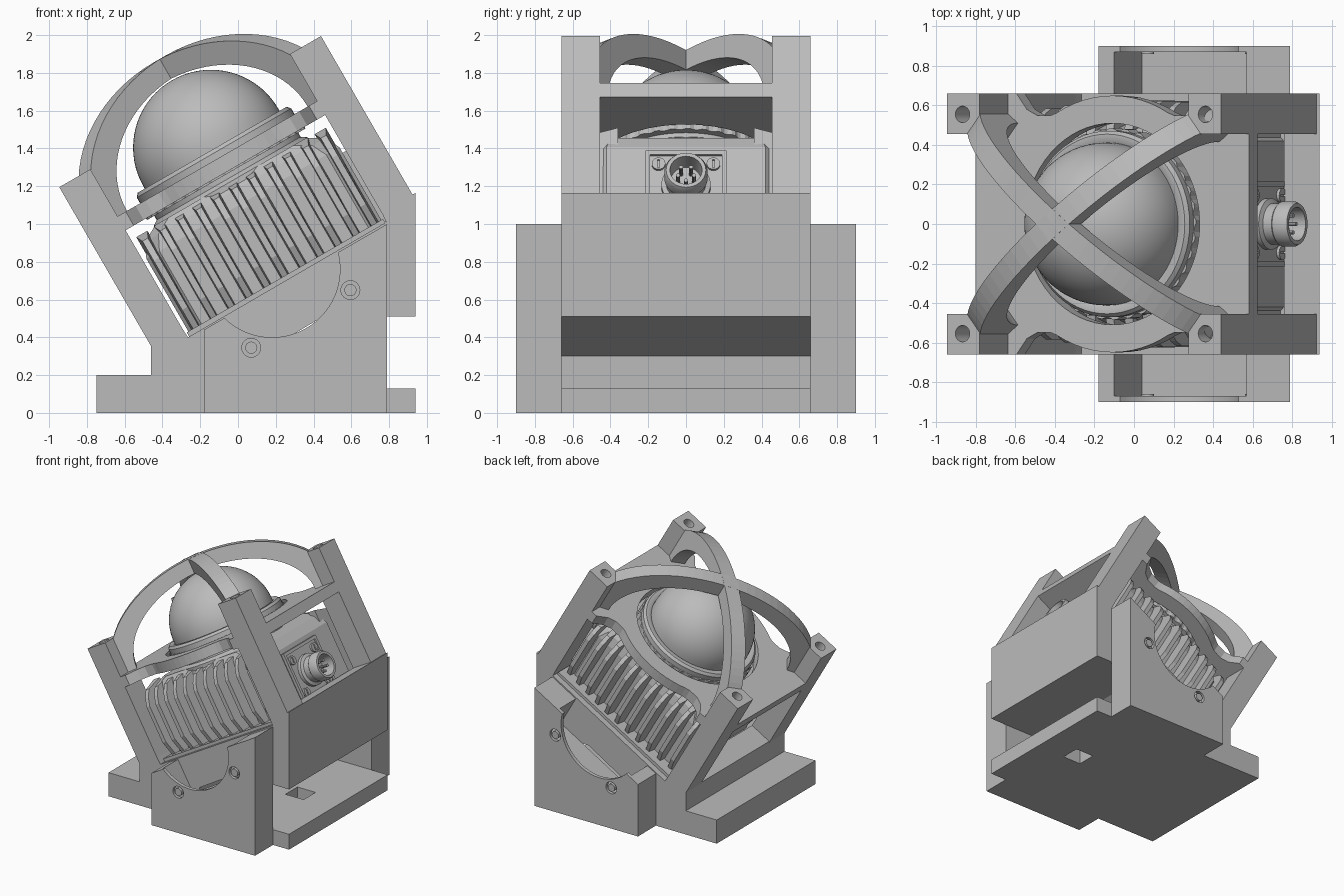
import bpy, bmesh, math
from mathutils import Matrix, Vector

cube = bpy.data.objects.get("Cube")
if cube:
    bpy.data.objects.remove(cube, do_unlink=True)

GREY = bpy.data.materials.new("plain grey")
GREY.use_nodes = True
GREY.diffuse_color = (0.5, 0.5, 0.5, 1)
GREY.node_tree.nodes["Principled BSDF"].inputs["Base Color"].default_value = (0.5, 0.5, 0.5, 1)

WORLD = Matrix.Identity(4)
RAKE = Matrix.Rotation(math.radians(-30), 4, 'Y')       # tilted mount frame
HEAD = RAKE @ Matrix.Translation((0.578, 0, 0))         # centred on the sensor axis
ALONG_Y = Matrix(((1, 0, 0, 0), (0, 0, -1, 0), (0, 1, 0, 0), (0, 0, 0, 1)))
ALONG_X = Matrix(((0, 0, 1, 0), (0, 1, 0, 0), (-1, 0, 0, 0), (0, 0, 0, 1)))


def finish(name, bm, matrix, smooth=False):
    bm.transform(matrix)
    bmesh.ops.recalc_face_normals(bm, faces=bm.faces)
    mesh = bpy.data.meshes.new(name)
    bm.to_mesh(mesh)
    bm.free()
    mesh.materials.append(GREY)
    ob = bpy.data.objects.new(name, mesh)
    bpy.context.collection.objects.link(ob)
    if smooth:
        bpy.ops.object.select_all(action='DESELECT')
        ob.select_set(True)
        bpy.context.view_layer.objects.active = ob
        bpy.ops.object.shade_smooth_by_angle(angle=math.radians(35))
    return ob


def prism(name, outline, low, high, matrix=WORLD, smooth=False):
    """Extrude a 2D outline along its own z."""
    bm = bmesh.new()
    face = bm.faces.new([bm.verts.new((a, b, low)) for a, b in outline])
    top = bmesh.ops.extrude_face_region(bm, geom=[face])
    moved = [v for v in top["geom"] if isinstance(v, bmesh.types.BMVert)]
    bmesh.ops.translate(bm, verts=moved, vec=(0, 0, high - low))
    return finish(name, bm, matrix, smooth)


def side_prism(name, outline, y0, y1, matrix=WORLD):
    """Extrude an (x, z) outline from y0 to y1."""
    return prism(name, outline, -y1, -y0, matrix @ ALONG_Y)


def box(name, x, y, z, matrix=WORLD):
    return prism(name, [(x[0], y[0]), (x[1], y[0]), (x[1], y[1]), (x[0], y[1])], z[0], z[1], matrix)


def disc(name, radius, low, high, matrix, sides=48):
    ring = [(radius * math.cos(math.tau * i / sides), radius * math.sin(math.tau * i / sides))
            for i in range(sides)]
    return prism(name, ring, low, high, matrix, True)


def lathe(name, profile, matrix, sides=64):
    bm = bmesh.new()
    verts = [bm.verts.new((r, 0, h)) for r, h in profile]
    edges = [bm.edges.new(pair) for pair in zip(verts, verts[1:])]
    bmesh.ops.spin(bm, geom=verts + edges, cent=(0, 0, 0), axis=(0, 0, 1),
                   angle=math.tau, steps=sides, use_merge=True)
    bmesh.ops.remove_doubles(bm, verts=bm.verts, dist=0.0005)
    return finish(name, bm, matrix, True)


def cut(ob, *tools):
    bpy.context.view_layer.objects.active = ob
    for tool in tools:
        mod = ob.modifiers.new("cut", 'BOOLEAN')
        mod.object, mod.operation, mod.solver = tool, 'DIFFERENCE', 'EXACT'
        bpy.ops.object.modifier_apply(modifier=mod.name)
        bpy.data.objects.remove(tool, do_unlink=True)


def move(x, y, z):
    return Matrix.Translation((x, y, z))


# Base body with a sloped seat, an overhanging rear box and a cable hole
base = side_prism("base_body", [
    (-0.75, 0), (0.94, 0), (0.94, 0.13), (0.1, 0.13), (0.1, 0.3), (0.45, 0.51), (0.94, 0.51),
    (0.94, 1.165), (0.76, 1.063), (0.785, 1.01), (-0.265, 0.40), (-0.30, 0.455),
    (-0.46, 0.362), (-0.46, 0.2), (-0.75, 0.2)], -0.66, 0.66)
cut(base, box("cable_cutter", (0.5, 0.67), (-0.08, 0.08), (-0.1, 0.2)))

# Side cheeks with a hollow, a round opening and two screw holes
for side, label in ((-1, "front"), (1, "back")):
    y0, y1 = sorted((side * 0.66, side * 0.90))
    cheek = side_prism(label + "_cheek", [(-0.18, 0), (0.79, 0), (0.79, 1.0), (-0.18, 0.44)], y0, y1)
    inner = sorted((side * 0.64, side * 0.87))
    cut(cheek, box("hollow_cutter", (0.156, 0.93), inner, (0.19, 0.7), RAKE))
    cut(cheek, disc("opening_cutter", 0.36, -0.1, 0.1, move(0.18, side * 0.9, 0.76) @ ALONG_Y, 64))
    for x, z in ((0.07, 0.345), (0.595, 0.65)):
        spot = move(x, side * 0.9, z) @ ALONG_Y
        cut(cheek, disc("screw_cutter", 0.05, -0.03, 0.03, spot, 24))
        disc(label + "_cheek_screw", 0.032, -0.02, 0.02, move(x, side * 0.88, z) @ ALONG_Y, 24)

# Corner posts and bored end caps
for sx, end in ((-1, "low"), (1, "high")):
    for sy, label in ((-1, "front"), (1, "back")):
        u = sorted((sx * 0.61, sx * 0.80))
        y = sorted((sy * 0.455, sy * 0.66))
        box(f"{label}_{end}_post", u, y, (0.535, 1.14), HEAD)
        cap = box(f"{label}_{end}_cap", u, y, (1.22, 1.508), HEAD)
        cut(cap, disc("bore_cutter", 0.042, 1.25, 1.6, HEAD @ move(sx * 0.71, sy * 0.555, 0), 24))

# Frame plate: a rectangle with side notches, a round collar and a round opening
quarter = [(0.80, 0.66), (0.56, 0.66), (0.50, 0.58), (0.44, 0.55), (0.36, 0.55)]
quarter += [(0.65 * math.cos(math.radians(a)), 0.65 * math.sin(math.radians(a))) for a in range(60, 90, 5)]
left = [(-a, b) for a, b in reversed(quarter)]
half = quarter + [(0, 0.65)] + left
plate = prism("frame_plate", half + [(-a, -b) for a, b in half], 1.135, 1.22, HEAD)
cut(plate, disc("plate_cutter", 0.51, 1, 1.4, HEAD, 64))

# Two crossing guard arches over the dome
def arch_points(half_span, rise):
    return [(half_span * math.cos(math.pi * i / 40), 1.22 + rise * math.sin(math.pi * i / 40))
            for i in range(41)]

for sign, label in ((1, "first"), (-1, "second")):
    turn = Matrix.Rotation(sign * math.atan2(0.555, 0.705), 4, 'Z')
    outline = arch_points(0.93, 0.61) + arch_points(0.75, 0.49)[::-1]
    side_prism(label + "_guard_arch", outline, -0.06, 0.06, HEAD @ turn)

# Sensor housing: square core with a sloped shoulder
bm = bmesh.new()
rings = []
for a, b, h in ((0.59, 0.50, 0.48), (0.59, 0.50, 0.95), (0.55, 0.48, 1.03), (0.46, 0.44, 1.08)):
    c = 0.08
    pts = [(a, b - c), (a - c, b), (c - a, b), (-a, b - c), (-a, c - b), (c - a, -b), (a - c, -b), (a, c - b)]
    rings.append([bm.verts.new((p, q, h)) for p, q in pts])
for low, high in zip(rings, rings[1:]):
    for i in range(8):
        bm.faces.new((low[i - 1], low[i], high[i], high[i - 1]))
bm.faces.new(rings[0])
bm.faces.new(rings[-1])
finish("sensor_housing", bm, HEAD)
box("sensor_foot", (-0.6, 0.6), (-0.61, 0.61), (0.478, 0.505), HEAD)

# Cooling fins along both sides
fin = [(0.4, 0.49), (0.575, 0.49), (0.625, 0.62), (0.625, 0.92), (0.60, 0.98), (0.55, 1.04), (0.4, 1.075)]
for sy, label in ((-1, "front"), (1, "back")):
    for i in range(11):
        u = (i - 5) * 0.109
        short = 0.04 * (abs(i - 5) / 5) ** 2
        bm = bmesh.new()
        # thick at the root, thin at the outer edge
        walls = []
        for s in (-1, 1):
            walls.append([bm.verts.new((u + s * (0.034 if y < 0.5 else 0.017), sy * (y - short), h))
                          for y, h in fin])
        for i2 in range(len(fin)):
            bm.faces.new((walls[0][i2 - 1], walls[0][i2], walls[1][i2], walls[1][i2 - 1]))
        for wall in walls:
            bm.faces.new(wall)
        finish(f"{label}_fin_{i + 1}", bm, HEAD)

# Neck, knurled clamp ring and dome
lathe("sensor_neck", [(0, 1.05), (0.47, 1.05), (0.47, 1.08), (0.44, 1.10), (0.44, 1.2), (0, 1.2)], HEAD)
knurl = []
for i in range(144):
    r = 0.485 if i % 4 < 2 else 0.474
    knurl.append((r * math.cos(math.tau * i / 144), r * math.sin(math.tau * i / 144)))
prism("clamp_ring", knurl, 1.125, 1.215, HEAD)
lathe("clamp_ring_lip", [(0.40, 1.2), (0.472, 1.2), (0.472, 1.255), (0.455, 1.275), (0.425, 1.275),
                         (0.40, 1.26)], HEAD)
dome = [(0.412 * math.cos(math.radians(a)), 1.288 + 0.412 * math.sin(math.radians(a))) for a in range(0, 91, 5)]
lathe("dome", [(0, 1.18), (0.412, 1.18)] + dome, HEAD, 72)

# Cable connector with flange, screws and pins
PORT = HEAD @ move(0.59, 0, 0.70) @ ALONG_X
flange = box("connector_flange", (-0.215, 0.215), (-0.215, 0.215), (-0.01, 0.025), PORT)
cut(flange, box("flange_cutter", (-0.19, 0.19), (-0.19, 0.19), (0.012, 0.1), PORT))
lathe("connector_shell", [(0, 0), (0.13, 0), (0.13, 0.04), (0.105, 0.05), (0.105, 0.1), (0.115, 0.11),
                          (0.115, 0.17), (0.105, 0.19), (0.085, 0.19), (0.08, 0.08), (0, 0.08)], PORT, 40)
for i in range(5):
    a = math.tau * i / 5
    disc(f"connector_pin_{i + 1}", 0.011, 0.07, 0.16, PORT @ move(0.045 * math.cos(a), 0.045 * math.sin(a), 0), 10)
for a in (-1, 1):
    for b in (-1, 1):
        screw = disc("flange_screw", 0.036, 0, 0.028, PORT @ move(a * 0.135, b * 0.145, 0), 20)
        cut(screw, box("slot_cutter", (-0.024, 0.024), (-0.005, 0.005), (0.018, 0.05),
                       PORT @ move(a * 0.135, b * 0.145, 0)))
